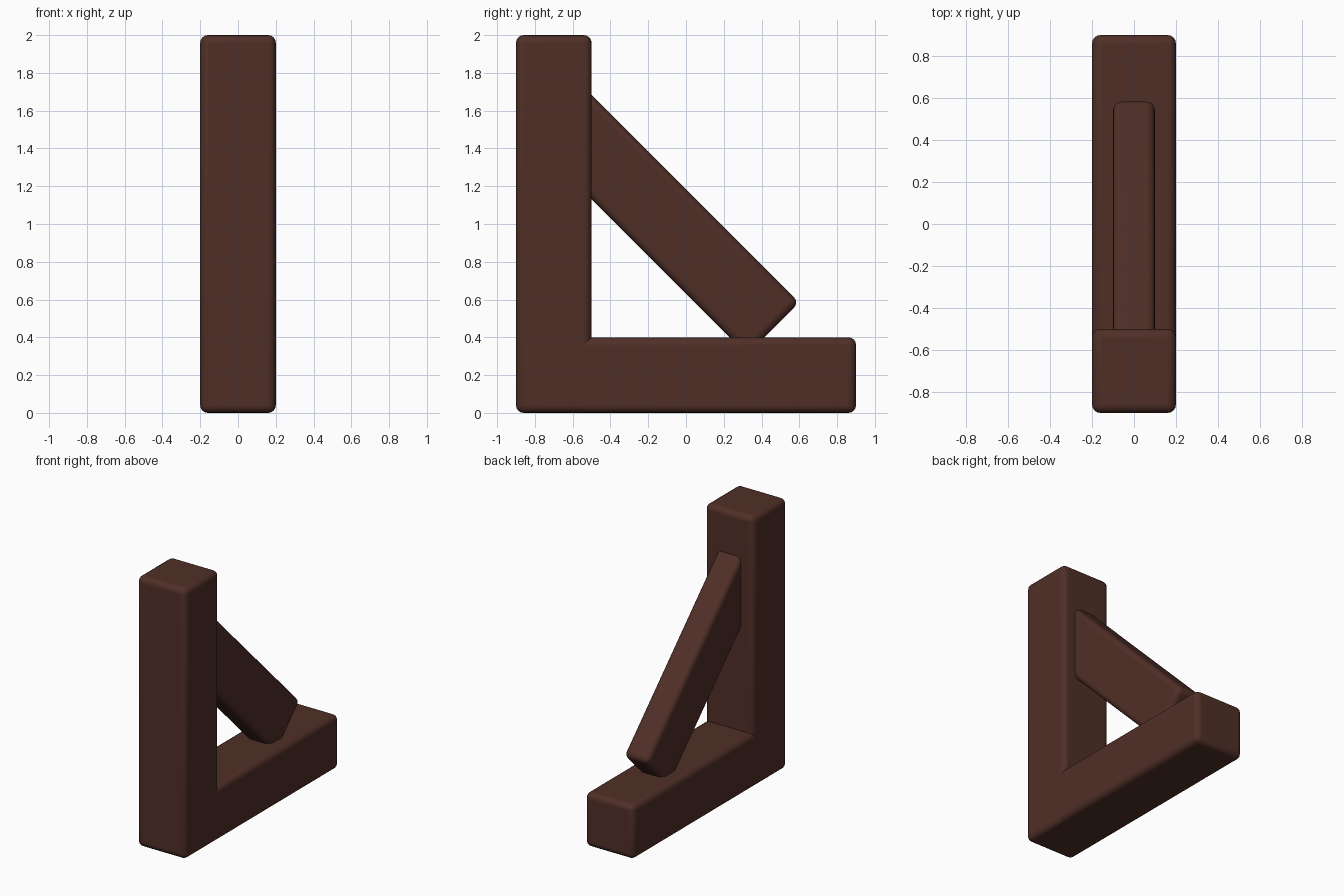
import bpy, math

if "Cube" in bpy.data.objects:
    bpy.data.objects.remove(bpy.data.objects["Cube"])

wood = bpy.data.materials.new("dark_wood")
wood.diffuse_color = (0.08, 0.028, 0.02, 1)
wood.use_nodes = True
wood.node_tree.nodes["Principled BSDF"].inputs["Base Color"].default_value = wood.diffuse_color


def timber(name, size, loc, tilt=0.0):
    """Rounded square-cut timber, tilted about x."""
    bpy.ops.mesh.primitive_cube_add(size=1, location=loc, rotation=(tilt, 0, 0))
    ob = bpy.context.object
    ob.name = name
    ob.scale = size
    bpy.ops.object.transform_apply(location=False, rotation=False, scale=True)
    ob.data.materials.append(wood)
    bevel = ob.modifiers.new("rounded_edges", 'BEVEL')
    bevel.width = 0.04
    bevel.segments = 4
    bpy.ops.object.shade_smooth_by_angle(angle=math.radians(40))
    return ob


# Upright post and horizontal beam running out from its foot
timber("upright_post", (0.4, 0.4, 2.0), (0, -0.7, 1.0))
timber("horizontal_beam", (0.4, 1.6, 0.4), (0, 0.1, 0.2))

# Diagonal brace: upper end buried in the post, lower end resting on the beam
total, low, high = 0.907, -0.015, 2.3      # y+z of the centre line, z-y of both ends
mid = (low + high) / 2
timber("diagonal_brace", (0.2, (high - low) / math.sqrt(2), 0.392),
       (0, (total - mid) / 2, (total + mid) / 2), -math.pi / 4)
